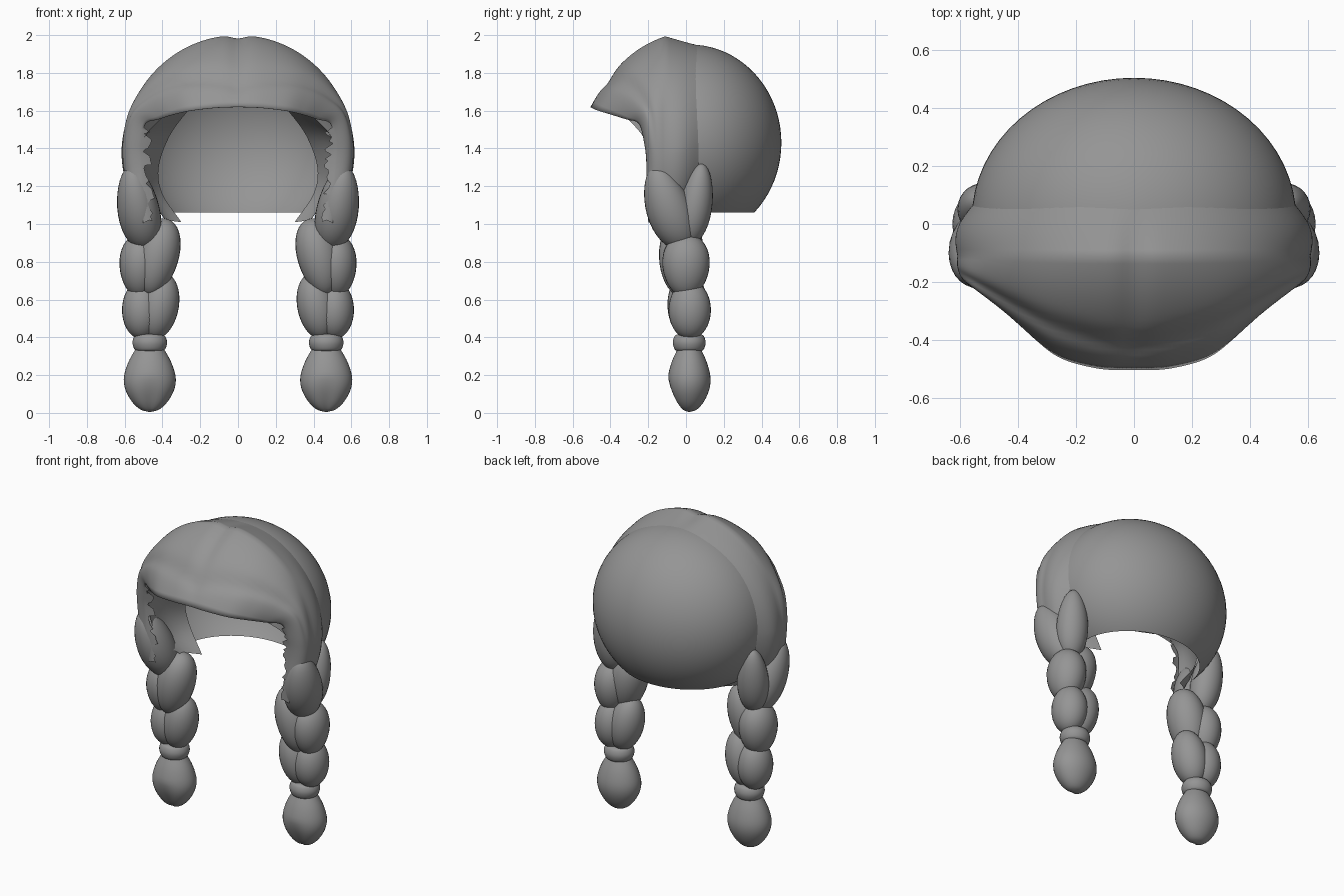
import bpy, bmesh, math, random
from mathutils import Vector

random.seed(4)
if "Cube" in bpy.data.objects:
    bpy.data.objects.remove(bpy.data.objects["Cube"])

GREY = (0.3, 0.3, 0.3, 1)
mat = bpy.data.materials.new("hair grey")
mat.use_nodes = True
mat.diffuse_color = GREY
bsdf = next(n for n in mat.node_tree.nodes if n.type == 'BSDF_PRINCIPLED')
bsdf.inputs["Base Color"].default_value = GREY
bsdf.inputs["Roughness"].default_value = 0.7


def finish(name, bm, mirror=False):
    bmesh.ops.recalc_face_normals(bm, faces=bm.faces)
    me = bpy.data.meshes.new(name)
    bm.to_mesh(me)
    bm.free()
    me.materials.append(mat)
    ob = bpy.data.objects.new(name, me)
    bpy.context.collection.objects.link(ob)
    for p in me.polygons:
        p.use_smooth = True
    if mirror:
        ob.modifiers.new("mirror", 'MIRROR').use_mirror_merge = False
    return ob


def skin(name, rows, mirror=False, closed=False):
    """Join rows of points into a surface."""
    bm = bmesh.new()
    grid = [[bm.verts.new(p) for p in r] for r in rows]
    n = len(rows[0])
    for r0, r1 in zip(grid, grid[1:]):
        for j in range(n if closed else n - 1):
            k = (j + 1) % n
            bm.faces.new((r0[j], r0[k], r1[k], r1[j]))
    if closed:
        bm.faces.new(grid[0])
        bm.faces.new(grid[-1])
    return finish(name, bm, mirror)


def curve(pts, t):
    """Smooth path through points, t from 0 to 1."""
    pts = [Vector(p) for p in pts]
    s = min(max(t, 0), 1) * (len(pts) - 1)
    i = min(int(s), len(pts) - 2)
    f = s - i
    p1, p2 = pts[i], pts[i + 1]
    p0 = pts[i - 1] if i else 2 * p1 - p2
    p3 = pts[i + 2] if i + 2 < len(pts) else 2 * p2 - p1
    return p1 + 0.5 * f * (p2 - p0 + f * (2 * p0 - 5 * p1 + 4 * p2 - p3
                                          + f * (3 * (p1 - p2) + p3 - p0)))


# Back cap: open half shell
bm = bmesh.new()
bmesh.ops.create_uvsphere(bm, u_segments=64, v_segments=40, radius=1)
for v in bm.verts:
    v.co = Vector((0.56 * v.co.x, 0.02 + 0.485 * v.co.y, 1.43 + 0.52 * v.co.z))
for co, no in (((0, 0, 1.06), (0, 0, -1)), ((0, 0.02, 0), (0, -1, 0))):
    bmesh.ops.bisect_plane(bm, geom=bm.verts[:] + bm.edges[:] + bm.faces[:],
                           plane_co=co, plane_no=no, clear_outer=True)
finish("back_cap", bm)

# Front hair: raised ridge over the head sweeping down to the fringe edge
FRINGE = [(0, -0.505, 1.62), (0.12, -0.5, 1.615), (0.25, -0.465, 1.6),
          (0.34, -0.4, 1.58), (0.42, -0.32, 1.555), (0.49, -0.25, 1.53),
          (0.515, -0.22, 1.42), (0.51, -0.21, 1.32), (0.5, -0.21, 1.18),
          (0.47, -0.2, 1.02)]
LIMIT = math.radians(125)
rows = []
STEPS = 64
for i in range(-STEPS, STEPS + 1):
    t = abs(i) / STEPS
    side = -1 if i < 0 else 1
    a = t * LIMIT
    s, c = math.sin(a), math.cos(a)
    out = Vector((s, 0, c))
    groove = 0.018 * math.exp(-(a / 0.08) ** 2)
    ridge = Vector((0.61 * s, -0.11, 1.38 + 0.62 * c))
    back = Vector((0.552 * s, 0.05 + 0.025 * s - 0.05 * t ** 8, 1.41 + 0.54 * c))
    edge = curve(FRINGE, t)
    top = max(c, 0)
    ctrl = (ridge + edge) / 2 + out * (0.06 + 0.05 * top) + Vector((0, -0.05, 0))
    row = []
    for k in range(8):
        f = k / 8
        p = back.lerp(ridge, f) + out * 0.03 * (1 - top) * math.sin(math.pi * f)
        row.append(p - out * groove * f)
    for k in range(19):
        f = k / 18
        p = ridge * (1 - f) ** 2 + ctrl * 2 * f * (1 - f) + edge * f * f
        # soft fold sweeping back from the middle of the forehead
        fold = 0.025 * math.exp(-((f - 0.76 + 0.3 * a) / 0.1) ** 2) * top
        row.append(p - out * (groove * (1 - f * f) + fold * (1 - f ** 6)))
    # ragged strands along the side edges
    if t > 0.58:
        row.append(edge + Vector((-0.06, 0.02, -0.02)) * random.uniform(0.1, 1))
    else:
        row.append(edge + Vector((0, 0.004, -0.001)))
    rows.append([Vector((p.x * side, p.y, p.z)) for p in row])
skin("front_hair", rows)

# Inner side flaps
OUTER = [(0.4, -0.32, 1.57), (0.5, -0.22, 1.45), (0.5, -0.19, 1.3),
         (0.46, -0.15, 1.14), (0.39, -0.04, 1.03)]
INNER = [(0.25, -0.14, 1.62), (0.36, 0.01, 1.47), (0.42, 0.06, 1.3),
         (0.4, 0.08, 1.16), (0.3, 0.06, 1.01)]
rows = []
for i in range(21):
    o, n = curve(OUTER, i / 20), curve(INNER, i / 20)
    rows.append([o.lerp(n, f / 5) + Vector((0.03, 0, 0)) * math.sin(math.pi * f / 5)
                 for f in range(6)])
skin("inner_flap", rows, mirror=True)


# Braid strands: plump lobes, taper > 0 makes the upper end fuller
def lobe(name, top, bottom, rx, ry, taper=0.1):
    top, bottom = Vector(top), Vector(bottom)
    bm = bmesh.new()
    bmesh.ops.create_uvsphere(bm, u_segments=28, v_segments=18, radius=1)
    for v in bm.verts:
        h = v.co.z
        w = 1 + taper * h
        v.co = bottom.lerp(top, (h + 1) / 2) + Vector((v.co.x * rx * w, v.co.y * ry * w, 0))
    finish(name, bm, mirror=True)


lobe("braid_front_top", (0.56, -0.15, 1.31), (0.495, -0.03, 0.86), 0.112, 0.125, -0.15)
lobe("braid_back_top", (0.53, 0.08, 1.32), (0.5, 0.02, 0.89), 0.095, 0.09, -0.12)
lobe("braid_inner_upper", (0.395, -0.02, 1.03), (0.46, -0.03, 0.62), 0.116, 0.118)
lobe("braid_outer_upper", (0.515, 0.0, 0.95), (0.52, 0.0, 0.61), 0.11, 0.125)
lobe("braid_inner_lower", (0.395, 0.005, 0.74), (0.44, 0.015, 0.39), 0.105, 0.108, 0)
lobe("braid_outer_lower", (0.51, 0.02, 0.7), (0.51, 0.02, 0.39), 0.104, 0.112, 0)


# Turned parts: hair tie and tail
def turned(name, profile, depth, steps, tip_groove=0):
    rows = []
    for i in range(steps + 1):
        p = curve([(r, 0, z) for r, z in profile], i / steps)
        row = []
        for j in range(36):
            a = math.tau * j / 36
            g = tip_groove * max(0, 1 - p.z / 0.2) * max(0, -math.sin(a)) ** 12
            r = max(p.x, 0.002) * (1 - g)
            row.append((0.467 + r * math.cos(a), 0.017 + r * depth * math.sin(a), p.z))
        rows.append(row)
    skin(name, rows, mirror=True, closed=True)


turned("hair_tie", [(0.055, 0.325), (0.078, 0.333), (0.09, 0.36), (0.09, 0.385),
                    (0.078, 0.41), (0.055, 0.418)], 0.95, 15)
turned("braid_tail", [(0.004, 0.005), (0.05, 0.018), (0.095, 0.06), (0.13, 0.125),
                      (0.137, 0.19), (0.115, 0.265), (0.08, 0.33), (0.06, 0.36)],
       0.82, 24, tip_groove=0.3)
